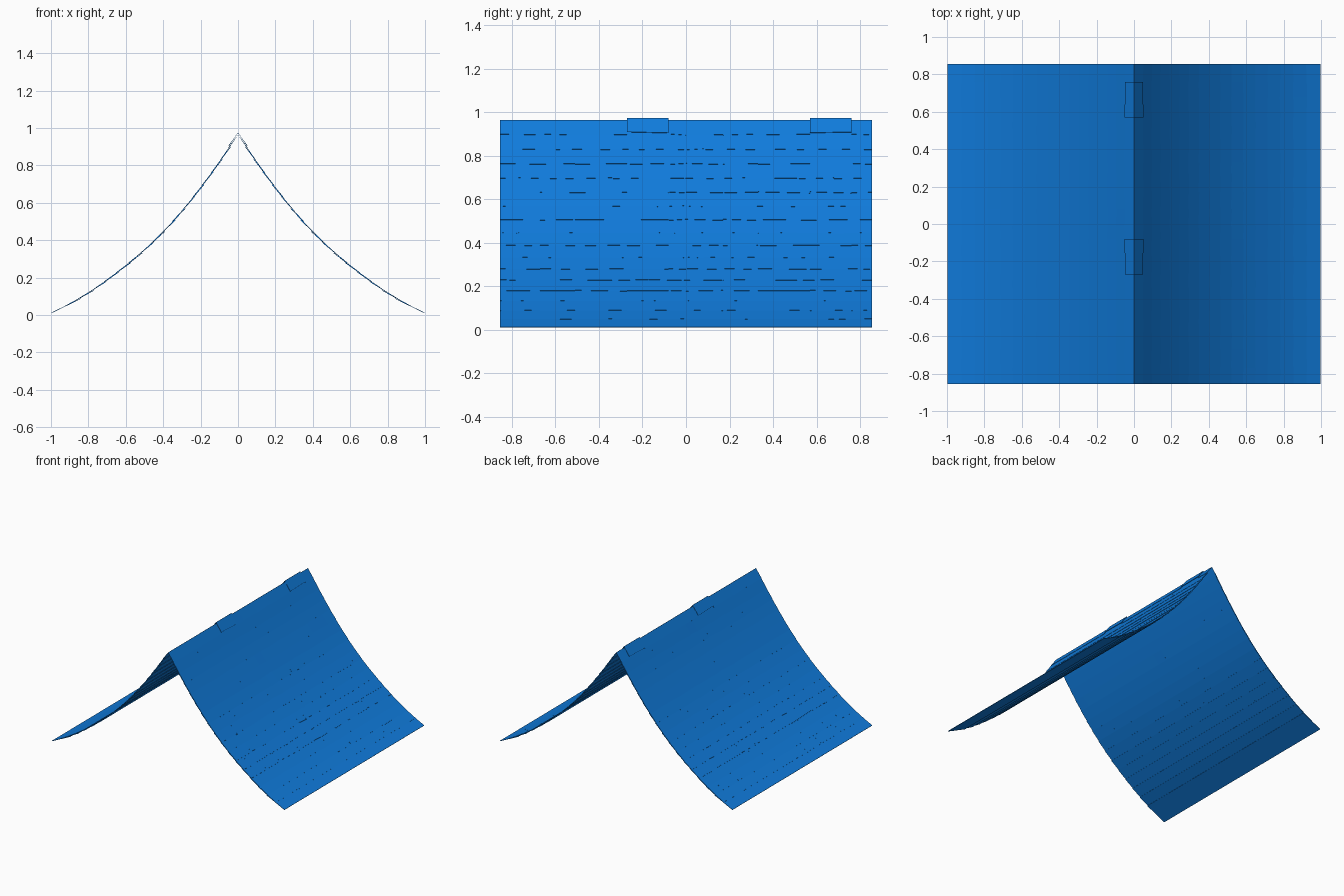
import bpy, bmesh, random
from mathutils import Vector

if "Cube" in bpy.data.objects:
    bpy.data.objects.remove(bpy.data.objects["Cube"])

random.seed(4)

# Swept roof slope from ridge to eave (x, z)
PROFILE = [Vector(p) for p in [
    (0.0, 0.964), (0.1, 0.815), (0.2, 0.678), (0.3, 0.552), (0.4, 0.442),
    (0.5, 0.345), (0.6, 0.262), (0.7, 0.186), (0.8, 0.115), (0.9, 0.057), (0.995, 0.010)]]
LENGTH = sum((b - a).length for a, b in zip(PROFILE, PROFILE[1:]))
ROWS = 17
STEP = LENGTH / ROWS
THICK = 0.003

# Joints between shingles along the ridge, for alternate rows
JOINTS = [
    [-0.855, -0.67, -0.51, -0.27, -0.08, 0.0, 0.17, 0.33, 0.57, 0.76, 0.855],
    [-0.855, -0.77, -0.58, -0.34, -0.17, -0.01, 0.08, 0.27, 0.51, 0.68, 0.855]]

blue = bpy.data.materials.new("shingle_blue")
blue.diffuse_color = (0.005, 0.2, 0.72, 1)
blue.use_nodes = True
blue.node_tree.nodes["Principled BSDF"].inputs["Base Color"].default_value = blue.diffuse_color


def slope_point(s):
    """Point on the slope at distance s from the ridge, and its outward normal."""
    for a, b in zip(PROFILE, PROFILE[1:]):
        d = b - a
        if s <= d.length or b is PROFILE[-1]:
            t = d.normalized()
            return a + t * s, Vector((-t.y, t.x))
        s -= d.length


def add_shingle(bm, s0, s1, y0, y1, lift):
    """Thin flat plate, upper end tucked under, lower end raised."""
    (p0, n0), (p1, n1) = slope_point(s0), slope_point(s1)
    skew = random.uniform(-0.004, 0.004) if s1 < LENGTH - 0.01 else 0
    d = (p1 - p0).normalized()
    ring = []
    for h in (0, -THICK):
        a = p0 + n0 * (h - 0.002 if s0 > 0 else h)
        b = p1 + n1 * (h + 0.004)
        for p, y in ((a, y0), (b + d * skew, y0), (b - d * skew, y1), (a, y1)):
            ring.append(bm.verts.new((max(p.x, 0.0005), y, max(p.y + lift, 0))))
    for f in ((0, 1, 2, 3), (7, 6, 5, 4), (0, 4, 5, 1),
              (1, 5, 6, 2), (2, 6, 7, 3), (3, 7, 4, 0)):
        bm.faces.new([ring[i] for i in f])


# Rows of overlapping shingles, mirrored to the other slope
for r in range(ROWS):
    bm = bmesh.new()
    joints = JOINTS[r % 2]
    s1 = (r + 1) * STEP
    s0 = max(0, s1 - 2.1 * STEP)
    for i, (y0, y1) in enumerate(zip(joints, joints[1:])):
        lift = 0.01 if r == 0 and i in (3, 8) else 0
        add_shingle(bm, s0, s1, y0, y1, lift)
    bmesh.ops.recalc_face_normals(bm, faces=bm.faces)
    mesh = bpy.data.meshes.new(f"shingle_row_{r + 1:02d}")
    bm.to_mesh(mesh)
    bm.free()
    mesh.materials.append(blue)
    row = bpy.data.objects.new(mesh.name, mesh)
    bpy.context.collection.objects.link(row)
    mirror = row.modifiers.new("other_slope", 'MIRROR')
    mirror.use_mirror_merge = False
